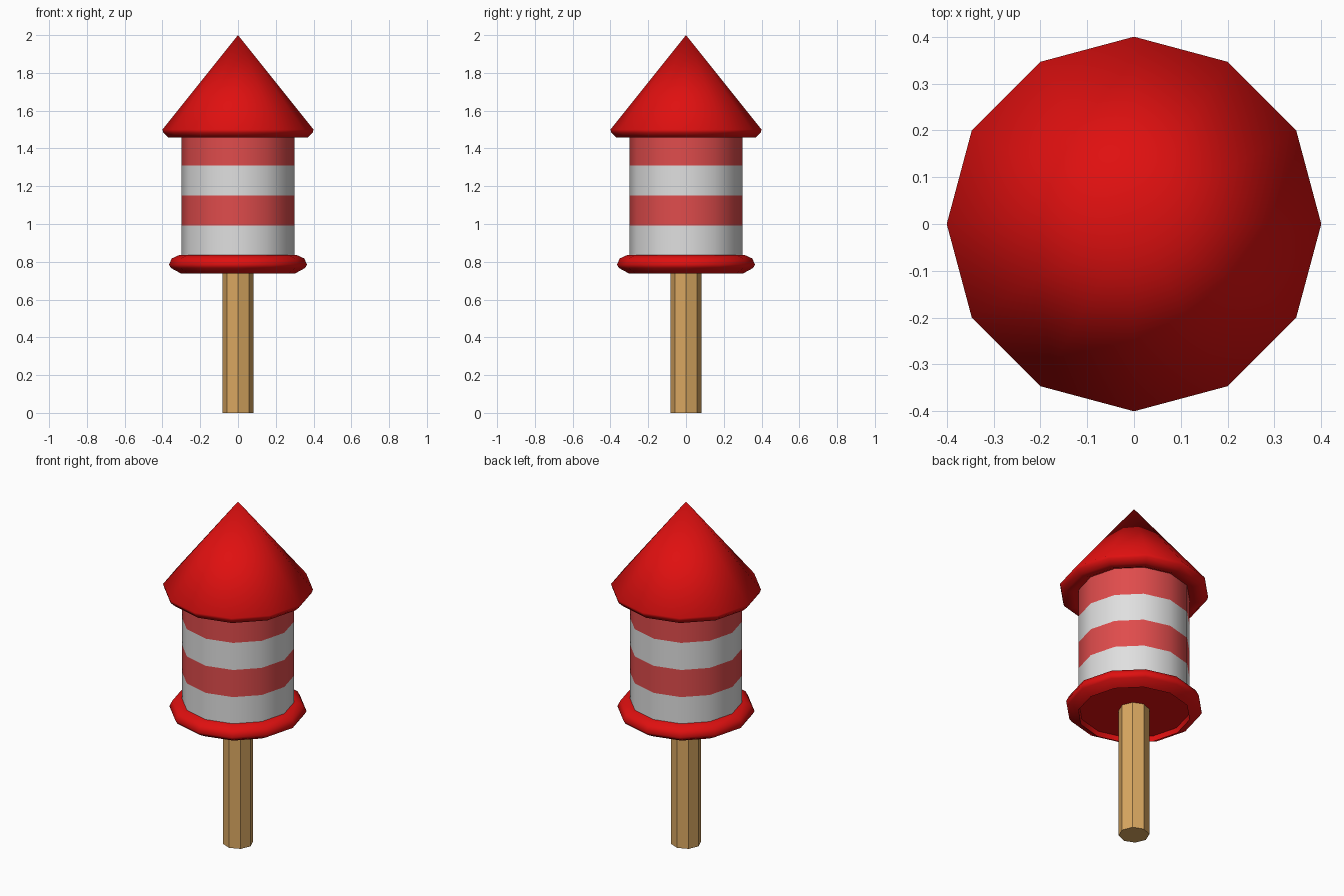
import bpy
import bmesh
import math

if "Cube" in bpy.data.objects:
    bpy.data.objects.remove(bpy.data.objects["Cube"])


def material(name, rgb):
    m = bpy.data.materials.new(name)
    m.diffuse_color = (*rgb, 1.0)
    m.use_nodes = True
    m.node_tree.nodes["Principled BSDF"].inputs["Base Color"].default_value = m.diffuse_color
    return m


RED = material("bright red", (0.74, 0.005, 0.005))
STRIPE = material("pale red", (0.74, 0.072, 0.072))
WHITE = material("off white", (0.74, 0.74, 0.74))
WOOD = material("light wood", (0.70, 0.39, 0.12))


def lathe(name, profile, sides, mats, smooth_angle=None):
    """Spin (radius, z) points round the z axis; radius 0 makes a pole."""
    bm = bmesh.new()
    rings = []
    for r, z in profile:
        if r == 0:
            rings.append([bm.verts.new((0, 0, z))] * sides)
        else:
            rings.append([bm.verts.new((r * math.cos(2 * math.pi * i / sides),
                                        r * math.sin(2 * math.pi * i / sides), z))
                          for i in range(sides)])
    for a, b in zip(rings, rings[1:]):
        for i in range(sides):
            j = (i + 1) % sides
            corners = list(dict.fromkeys((a[i], a[j], b[j], b[i])))
            bm.faces.new(corners)
    bmesh.ops.recalc_face_normals(bm, faces=bm.faces[:])
    mesh = bpy.data.meshes.new(name)
    bm.to_mesh(mesh)
    bm.free()
    for m in mats:
        mesh.materials.append(m)
    obj = bpy.data.objects.new(name, mesh)
    bpy.context.collection.objects.link(obj)
    if smooth_angle is not None:
        bpy.ops.object.select_all(action='DESELECT')
        obj.select_set(True)
        bpy.context.view_layer.objects.active = obj
        bpy.ops.object.shade_smooth_by_angle(angle=math.radians(smooth_angle))
    return obj


# Stick: flat-sided octagonal post
lathe("stick", [(0, 0), (0.082, 0), (0.082, 0.78), (0, 0.78)], 8, [WOOD])

# Base collar: rounded rim with a shallow recess underneath
lathe("base_collar", [(0, 0.767), (0.295, 0.767), (0.30, 0.737), (0.355, 0.767),
                      (0.366, 0.785), (0.35, 0.818), (0.31, 0.836), (0, 0.836)],
      12, [RED], 60)

# Body tube: one ring of faces per stripe
STRIPES = [0.833, 0.992, 1.151, 1.31, 1.475]
body = lathe("body_tube", [(0.30, z) for z in STRIPES], 12, [WHITE, STRIPE], 40)
for face in body.data.polygons:
    band = sum(face.center.z > z for z in STRIPES) - 1
    face.material_index = band % 2

# Nose cone: pointed top, turned-in rim and closed underside
lathe("nose_cone", [(0, 2.0), (0.40, 1.50), (0.395, 1.483), (0.37, 1.459),
                    (0.33, 1.459), (0.30, 1.472), (0, 1.472)], 12, [RED], 75)
